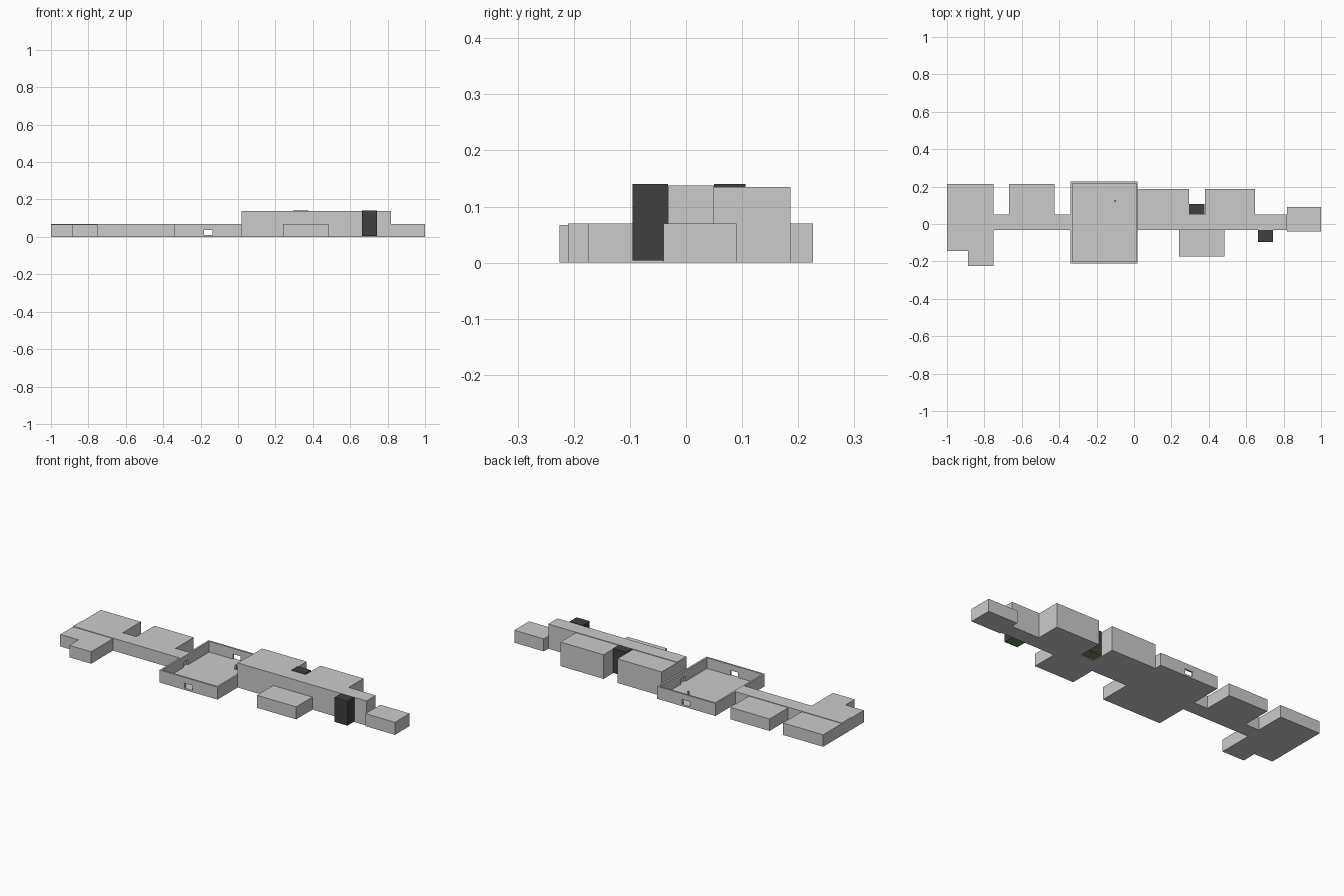
import bpy, bmesh

if "Cube" in bpy.data.objects:
    bpy.data.objects.remove(bpy.data.objects["Cube"])


def box(name, x0, x1, y0, y1, z0, z1, mats=()):
    bm = bmesh.new()
    bmesh.ops.create_cube(bm, size=1)
    for v in bm.verts:
        v.co.x = x0 + (v.co.x + 0.5) * (x1 - x0)
        v.co.y = y0 + (v.co.y + 0.5) * (y1 - y0)
        v.co.z = z0 + (v.co.z + 0.5) * (z1 - z0)
    bm.normal_update()
    if len(mats) > 1:  # second material goes on the underside
        for f in bm.faces:
            if f.normal.z < -0.5:
                f.material_index = 1
    me = bpy.data.meshes.new(name)
    bm.to_mesh(me)
    bm.free()
    for m in mats:
        me.materials.append(m)
    ob = bpy.data.objects.new(name, me)
    bpy.context.collection.objects.link(ob)
    return ob


def colour(name, rgb):
    m = bpy.data.materials.new(name)
    m.diffuse_color = (*rgb, 1)
    m.use_nodes = True
    m.node_tree.nodes["Principled BSDF"].inputs["Base Color"].default_value = m.diffuse_color
    return m


dark = colour("dark_metal", (0.05, 0.05, 0.05))
green = colour("shaft_floor", (0.13, 0.25, 0.08))

LOW, HIGH, ROOM = 0.07, 0.138, 0.067
S, N = -0.032, 0.05        # corridor sides

# left wing: corridor with rooms on both sides
box("left_corridor", -1, -0.34, S, N, 0, LOW)
box("left_back_room", -1, -0.752, N, 0.215, 0, ROOM)
box("left_middle_room", -0.668, -0.425, N, 0.215, 0, ROOM)
box("left_front_room", -1, -0.752, -0.144, S, 0, ROOM)
box("left_front_annex", -0.887, -0.752, -0.225, -0.144, 0, ROOM)

# right wing: tall corridor with rooms and a low end block
box("right_corridor", 0.02, 0.818, S, N, 0, HIGH)
box("right_back_room_a", 0.02, 0.295, N, 0.186, 0, 0.135)
box("right_back_room_b", 0.38, 0.647, N, 0.186, 0, 0.135)
box("right_front_room", 0.24, 0.483, -0.175, S, 0, LOW)
box("right_end_room", 0.818, 1, -0.04, 0.09, 0, LOW)

# dark lift shafts with green undersides
box("shaft_back", 0.295, 0.378, N, 0.106, 0.004, 0.14, (dark, green))
box("shaft_front", 0.663, 0.744, -0.095, S, 0.004, 0.14, (dark, green))

# open central hall with a doorway in each wall
X0, X1, Y0, Y1, T, FL, DZ = -0.34, 0.02, -0.21, 0.226, 0.01, 0.01, 0.038
box("hall_floor", X0, X1, Y0, Y1, 0, FL)
dx0, dx1 = -0.183, -0.135
for side, a, b in (("front", Y0, Y0 + T), ("back", Y1 - T, Y1)):
    box(f"hall_{side}_wall_left", X0, dx0, a, b, FL, LOW)
    box(f"hall_{side}_wall_right", dx1, X1, a, b, FL, LOW)
    box(f"hall_{side}_lintel", dx0, dx1, a, b, DZ, LOW)
dy0, dy1 = -0.012, 0.03
for side, a, b in (("left", X0, X0 + T), ("right", X1 - T, X1)):
    box(f"hall_{side}_wall_front", a, b, Y0 + T, dy0, FL, LOW)
    box(f"hall_{side}_wall_back", a, b, dy1, Y1 - T, FL, LOW)
    box(f"hall_{side}_lintel", a, b, dy0, dy1, DZ, LOW)

# tiny marker post standing in the hall
box("marker_post", -0.104, -0.096, 0.118, 0.128, FL, 0.036)
